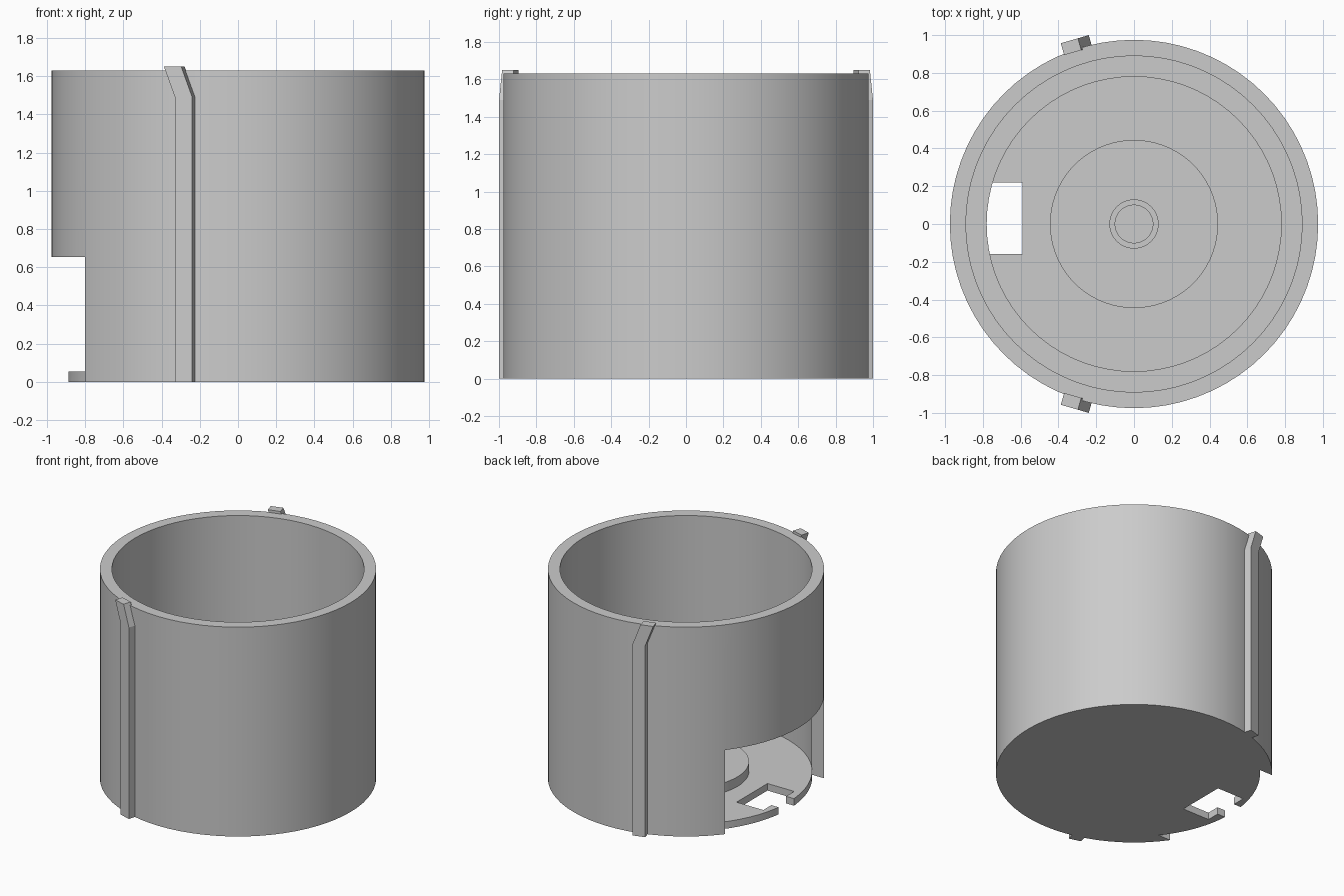
import bpy, bmesh
from math import radians, pi
from mathutils import Matrix, Vector

default = bpy.data.objects.get("Cube")
if default:
    bpy.data.objects.remove(default, do_unlink=True)

grey = bpy.data.materials.new("plain grey")
grey.use_nodes = True
grey.diffuse_color = (0.6, 0.6, 0.6, 1)
grey.node_tree.nodes["Principled BSDF"].inputs["Base Color"].default_value = (0.6, 0.6, 0.6, 1)


def add_object(name, bm):
    bmesh.ops.recalc_face_normals(bm, faces=bm.faces)
    mesh = bpy.data.meshes.new(name)
    bm.to_mesh(mesh)
    bm.free()
    mesh.materials.append(grey)
    obj = bpy.data.objects.new(name, mesh)
    bpy.context.collection.objects.link(obj)
    return obj


def lathe(name, profile, steps=72):
    """Spin a profile of (radius, height) points round the z axis."""
    bm = bmesh.new()
    verts = [bm.verts.new((r, 0, z)) for r, z in profile]
    edges = [bm.edges.new(pair) for pair in zip(verts, verts[1:])]
    bmesh.ops.spin(bm, geom=verts + edges, cent=(0, 0, 0), axis=(0, 0, 1),
                   angle=2 * pi, steps=steps, use_duplicate=False)
    bmesh.ops.remove_doubles(bm, verts=bm.verts, dist=0.0005)
    return add_object(name, bm)


def box(name, low, high):
    low, high = Vector(low), Vector(high)
    bm = bmesh.new()
    size = Matrix.Diagonal((*(high - low), 1))
    bmesh.ops.create_cube(bm, size=1, matrix=Matrix.Translation((low + high) / 2) @ size)
    return add_object(name, bm)


def subtract(target, cutter):
    mod = target.modifiers.new("cut", "BOOLEAN")
    mod.operation, mod.solver, mod.object = "DIFFERENCE", "EXACT", cutter
    bpy.context.view_layer.objects.active = target
    bpy.ops.object.modifier_apply(modifier=mod.name)
    bpy.data.objects.remove(cutter, do_unlink=True)


# Cup: outer wall, inner ledge, floor, raised disc and central socket
outer, inner, height, floor = 0.975, 0.89, 1.63, 0.055
cup = lathe("cup", [
    (0, 0), (outer, 0), (outer, height), (inner, height),
    (inner, 0.73), (0.78, 0.73), (0.78, 0.67), (inner, 0.67),
    (inner, floor), (0.445, floor), (0.445, 0.13), (0.13, 0.13),
    (0.13, 0.19), (0.1, 0.19), (0.1, 0.13), (0, 0.13)])

# Side window that leaves the floor plate standing
window = box("window_cutter", (-1.2, -0.557, -0.2), (-0.5, 0.608, 0.655))
keep = lathe("floor_keeper", [(0, -0.5), (inner, -0.5), (inner, floor), (0, floor)])
subtract(window, keep)
subtract(cup, window)

# Floor slot with a narrow mouth
subtract(cup, box("slot_cutter", (-0.82, -0.16, -0.2), (-0.59, 0.22, 0.3)))
subtract(cup, box("mouth_cutter", (-1.1, -0.06, -0.2), (-0.8, 0.12, 0.3)))

bpy.ops.object.select_all(action="DESELECT")
cup.select_set(True)
bpy.context.view_layer.objects.active = cup
bpy.ops.object.shade_smooth_by_angle(angle=radians(30))

# Guide ribs with a bent tip, mirrored front and back
for name, side in (("back_rib", 1), ("front_rib", -1)):
    bm = bmesh.new()
    turn = Matrix.Diagonal((1, side, 1, 1)) @ Matrix.Rotation(radians(16.1), 4, "Z")
    rings = []
    for z, shift in ((0, 0), (1.49, 0), (1.65, -0.06)):
        rings.append([bm.verts.new(turn @ Vector((x + shift, y, z)))
                      for x, y in ((-0.047, 0.962), (0.047, 0.962),
                                   (0.047, 1.027), (-0.047, 1.027))])
    for a, b in zip(rings, rings[1:]):
        for i in range(4):
            j = (i + 1) % 4
            bm.faces.new((a[i], a[j], b[j], b[i]))
    bm.faces.new(rings[0])
    bm.faces.new(rings[-1])
    add_object(name, bm)
